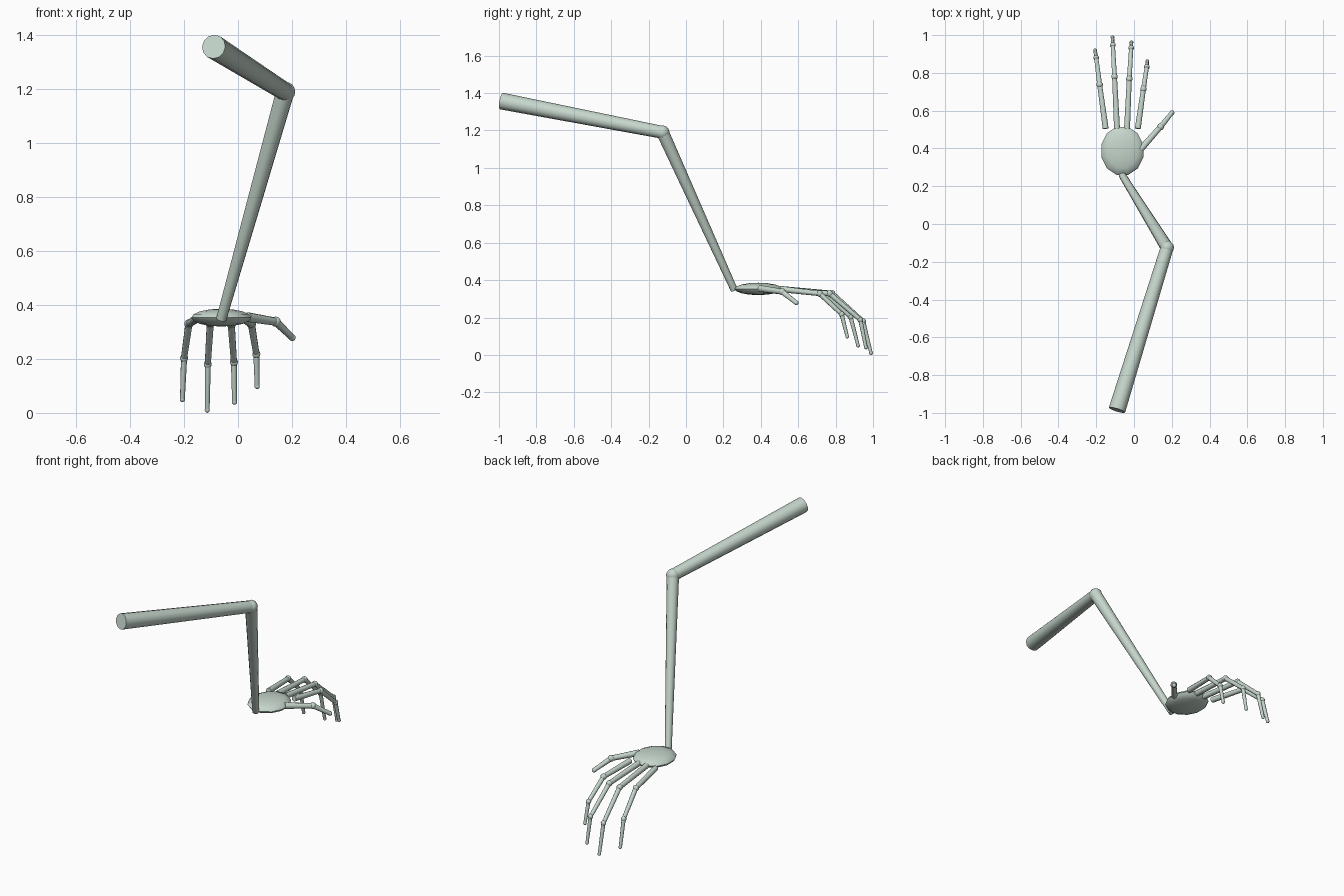
import bpy, bmesh, math
from mathutils import Vector, Matrix

if "Cube" in bpy.data.objects:
    bpy.data.objects.remove(bpy.data.objects["Cube"])

skin = bpy.data.materials.new("pale_grey_green")
skin.diffuse_color = (0.56, 0.67, 0.60, 1)
skin.use_nodes = True
skin.node_tree.nodes["Principled BSDF"].inputs["Base Color"].default_value = skin.diffuse_color


def finish(bm, name):
    bmesh.ops.recalc_face_normals(bm, faces=bm.faces)
    me = bpy.data.meshes.new(name)
    bm.to_mesh(me)
    bm.free()
    me.materials.append(skin)
    me.shade_smooth()
    me.set_sharp_from_angle(angle=math.radians(50))
    ob = bpy.data.objects.new(name, me)
    bpy.context.collection.objects.link(ob)
    return ob


def add_bone(bm, a, b, r1, r2, sides=10):
    a, b = Vector(a), Vector(b)
    d = b - a
    m = Matrix.Translation((a + b) / 2) @ d.to_track_quat('Z', 'Y').to_matrix().to_4x4()
    bmesh.ops.create_cone(bm, cap_ends=True, segments=sides, radius1=r1,
                          radius2=r2, depth=d.length, matrix=m)


def add_ball(bm, c, r, seg=10, rings=8):
    bmesh.ops.create_uvsphere(bm, u_segments=seg, v_segments=rings, radius=r,
                              matrix=Matrix.Translation(c))


def bone(name, a, b, r1, r2, sides=12):
    bm = bmesh.new()
    add_bone(bm, a, b, r1, r2, sides)
    return finish(bm, name)


# Arm
shoulder = (-0.09, -0.985, 1.357)
elbow = (0.175, -0.125, 1.19)
wrist = (-0.062, 0.258, 0.347)
bone("upper_arm", shoulder, elbow, 0.045, 0.034)
bone("forearm", elbow, wrist, 0.034, 0.019)
bm = bmesh.new()
add_ball(bm, elbow, 0.037, 12, 8)
finish(bm, "elbow")

# Palm: flattened ball
bm = bmesh.new()
bmesh.ops.create_uvsphere(
    bm, u_segments=12, v_segments=8, radius=1,
    matrix=Matrix.Translation((-0.062, 0.387, 0.353))
    @ Matrix.Diagonal((0.115, 0.132, 0.033, 1))
    @ Matrix.Rotation(math.radians(15), 4, 'Z'))
finish(bm, "palm")

# Fingers: base, joints, tip
digits = {
    "little_finger": [(0.02, 0.505, 0.352), (0.05, 0.715, 0.328), (0.068, 0.832, 0.218), (0.071, 0.862, 0.098)],
    "ring_finger": [(-0.037, 0.505, 0.352), (-0.025, 0.768, 0.328), (-0.015, 0.932, 0.188), (-0.013, 0.962, 0.04)],
    "middle_finger": [(-0.09, 0.505, 0.352), (-0.103, 0.78, 0.33), (-0.112, 0.947, 0.18), (-0.114, 0.989, 0.0105)],
    "index_finger": [(-0.15, 0.505, 0.352), (-0.182, 0.738, 0.33), (-0.2, 0.88, 0.203), (-0.206, 0.92, 0.05)],
    "thumb": [(0.035, 0.395, 0.355), (0.14, 0.514, 0.338), (0.201, 0.589, 0.279)],
}
for name, pts in digits.items():
    thumb = name == "thumb"
    radii = [0.018, 0.015, 0.012] if thumb else [0.0165, 0.0135, 0.0115, 0.009]
    bm = bmesh.new()
    for i in range(len(pts) - 1):
        add_bone(bm, pts[i], pts[i + 1], radii[i], radii[i + 1])
        last = i == len(pts) - 2
        add_ball(bm, pts[i + 1], radii[i + 1] + (0.001 if last else 0.004))
    finish(bm, name)
